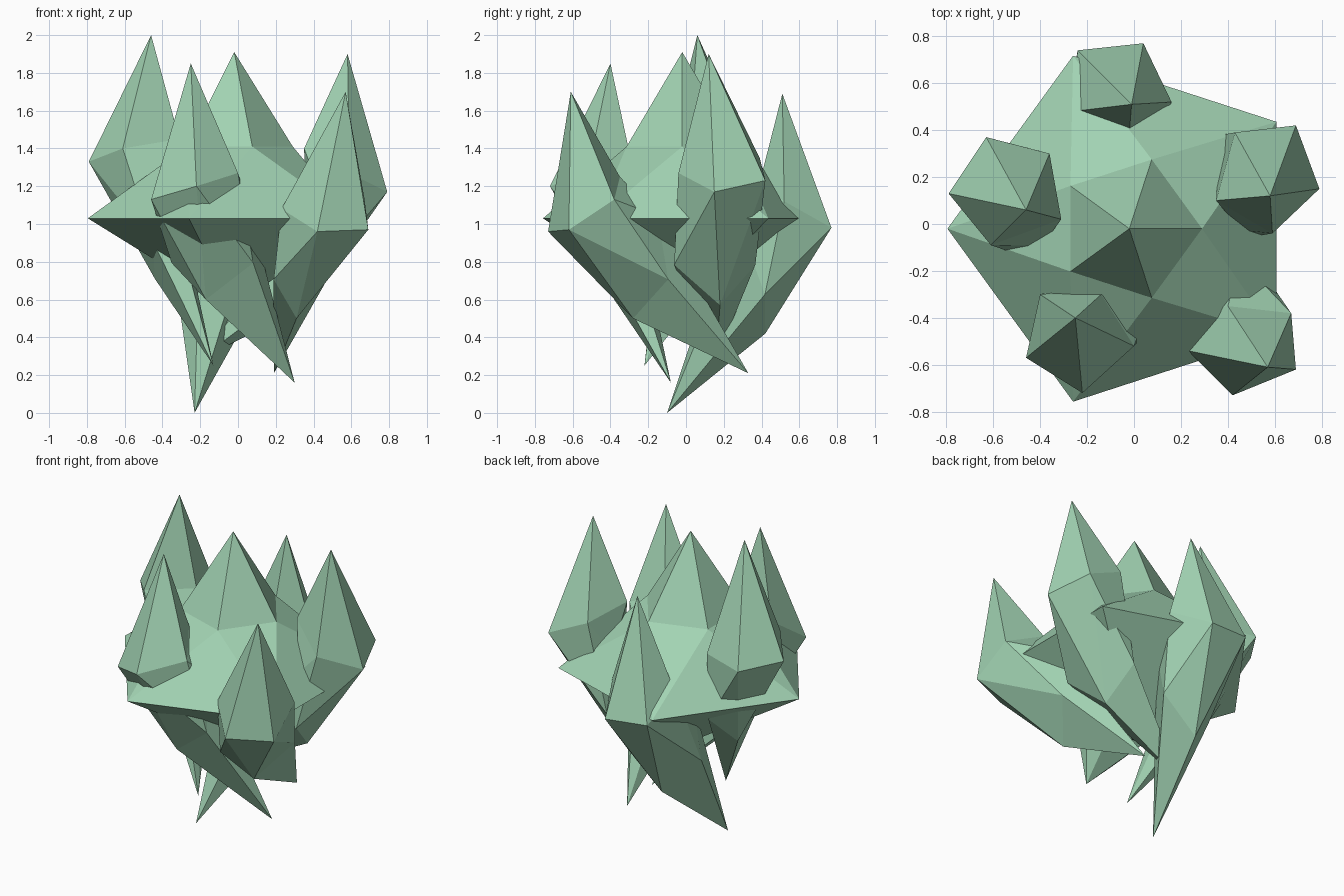
import bpy
import bmesh
from math import cos, sin, tau
from mathutils import Vector

cube = bpy.data.objects.get("Cube")
if cube:
    bpy.data.objects.remove(cube, do_unlink=True)

# Single crystal colour
GREEN = (0.36, 0.65, 0.45, 1.0)
mat = bpy.data.materials.new("pale_green_crystal")
mat.use_nodes = True
mat.diffuse_color = GREEN
shader = next(n for n in mat.node_tree.nodes if n.type == "BSDF_PRINCIPLED")
shader.inputs["Base Color"].default_value = GREEN
shader.inputs["Roughness"].default_value = 0.8


def pentagon(center, across, along, start=0.0):
    """Five points around a centre, spanned by two half-axis vectors."""
    angles = [start + tau * k / 5 for k in range(5)]
    return [center + across * cos(a) + along * sin(a) for a in angles]


def crystal(name, apex, upper, lower, tip):
    """Stretched twenty-sided solid: apex fan, zigzag belt, tip fan.
    lower[k] sits between upper[k] and upper[k + 1]."""
    bm = bmesh.new()
    top, bottom = bm.verts.new(apex), bm.verts.new(tip)
    up = [bm.verts.new(p) for p in upper]
    low = [bm.verts.new(p) for p in lower]
    for k in range(5):
        n = (k + 1) % 5
        bm.faces.new((top, up[k], up[n]))
        bm.faces.new((up[k], low[k], up[n]))
        bm.faces.new((up[n], low[k], low[n]))
        bm.faces.new((bottom, low[n], low[k]))
    bmesh.ops.recalc_face_normals(bm, faces=bm.faces)
    mesh = bpy.data.meshes.new(name)
    bm.to_mesh(mesh)
    bm.free()
    mesh.materials.append(mat)
    obj = bpy.data.objects.new(name, mesh)
    bpy.context.collection.objects.link(obj)
    return obj


def petal(name, apex, shoulder, keel, belly, tip):
    """Outer crystal: shoulder outline, upright belly ring hanging to the keel."""
    belly = Vector(belly)
    drop = Vector(keel) - belly
    side = Vector((-belly.y, belly.x, 0)).normalized() * 0.24
    crystal(name, apex, shoulder, pentagon(belly, drop, side), tip)


# Central spire with its wide five-pointed skirt
X, Y = Vector((1, 0, 0)), Vector((0, 1, 0))
axis = Vector((-0.02, -0.02, 0))


def level_ring(radius, z, start):
    return pentagon(axis + Vector((0, 0, z)), X * radius, Y * radius, start)


crystal("central_spire", axis + Vector((0, 0, 1.91)),
        level_ring(0.31, 1.41, 0), level_ring(0.775, 1.03, tau / 10),
        axis + Vector((0, 0, 0.55)))

# Outer crystals, each with a root that sweeps under the middle
petal("left_back_petal", (0.58, 0.12, 1.9),
      [(0.79, 0.15, 1.17), (0.69, 0.42, 1.23), (0.43, 0.39, 1.35),
       (0.35, 0.10, 1.4), (0.59, -0.04, 1.27)],
      keel=(0.37, 0.18, 0.57), belly=(0.39, 0.14, 0.88), tip=(-0.21, 0.16, 0.28))
petal("left_front_petal", (0.57, -0.61, 1.7),
      [(0.42, -0.73, 0.96), (0.69, -0.62, 0.97), (0.67, -0.38, 1.13),
       (0.40, -0.35, 1.25), (0.23, -0.54, 1.08)],
      keel=(0.31, -0.28, 0.5), belly=(0.34, -0.27, 0.8), tip=(0.19, 0.33, 0.21))
petal("front_petal", (-0.25, -0.4, 1.85),
      [(-0.46, -0.57, 1.13), (-0.22, -0.72, 1.2), (0, -0.52, 1.27),
       (-0.14, -0.30, 1.38), (-0.40, -0.30, 1.32)],
      keel=(-0.17, -0.38, 0.6), belly=(-0.12, -0.35, 0.88), tip=(0.3, -0.08, 0.16))
petal("right_petal", (-0.46, 0.06, 2.0),
      [(-0.63, 0.37, 1.31), (-0.79, 0.13, 1.33), (-0.61, -0.09, 1.4),
       (-0.31, 0.02, 1.45), (-0.36, 0.30, 1.33)],
      keel=(-0.44, 0.10, 0.71), belly=(-0.40, 0.07, 1.0), tip=(-0.13, -0.22, 0.25))
petal("back_petal", (-0.01, 0.51, 1.69),
      [(0.04, 0.77, 0.98), (-0.24, 0.74, 1.0), (-0.26, 0.48, 1.12),
       (-0.02, 0.39, 1.22), (0.16, 0.52, 1.12)],
      keel=(-0.12, 0.42, 0.42), belly=(-0.09, 0.33, 0.72), tip=(-0.23, -0.10, 0))
